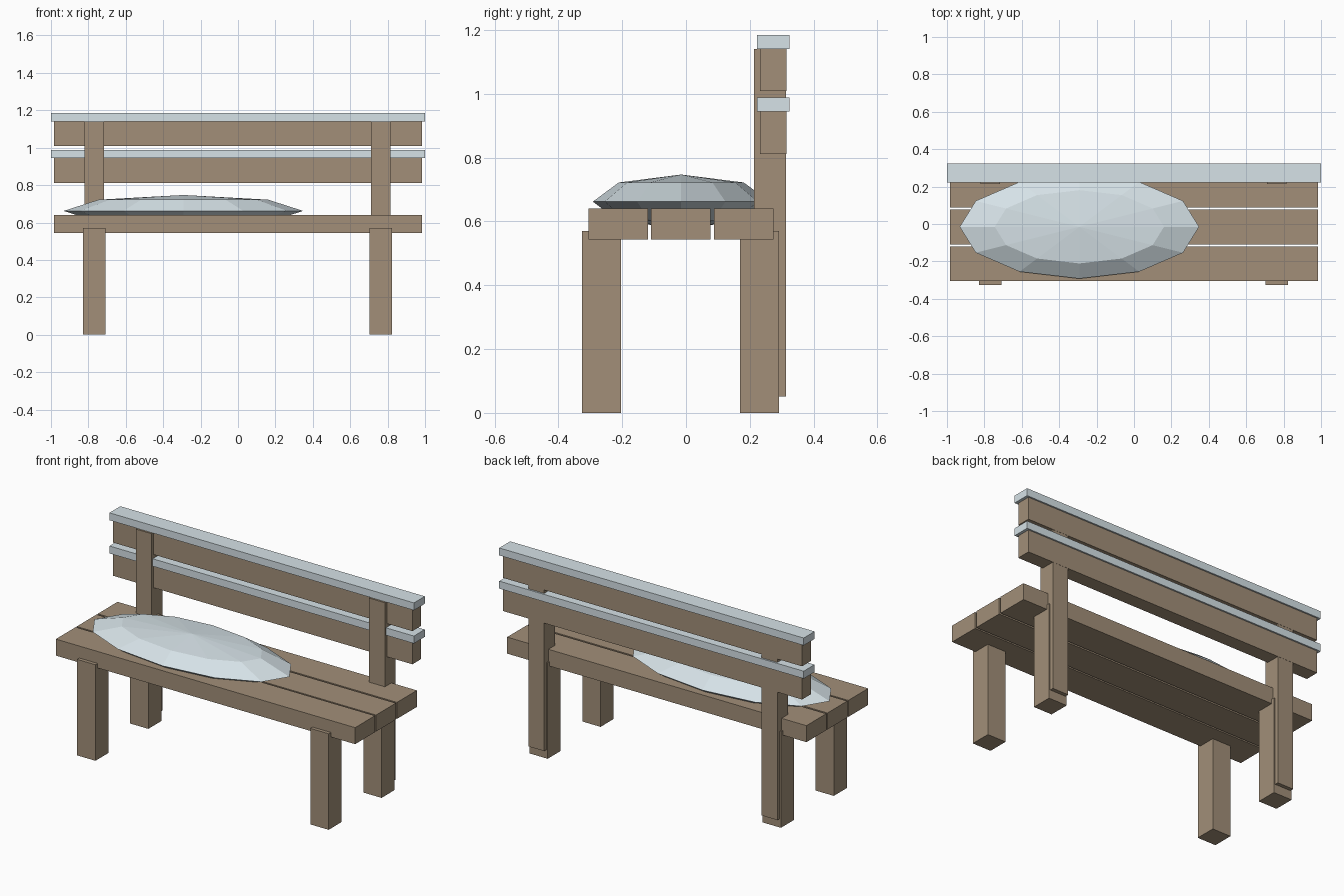
import bpy

cube = bpy.data.objects.get("Cube")
if cube:
    bpy.data.objects.remove(cube, do_unlink=True)


def material(name, color):
    mat = bpy.data.materials.new(name)
    mat.use_nodes = True
    mat.diffuse_color = (*color, 1)
    mat.node_tree.nodes["Principled BSDF"].inputs["Base Color"].default_value = (*color, 1)
    return mat


wood = material("weathered wood", (0.36, 0.275, 0.19))
snow = material("snow", (0.68, 0.77, 0.81))


def box(name, x, y, z, mat):
    """Box from (min, max) ranges on each axis."""
    ranges = (x, y, z)
    bpy.ops.mesh.primitive_cube_add(size=1, location=[sum(r) / 2 for r in ranges])
    obj = bpy.context.object
    obj.name = name
    obj.scale = [r[1] - r[0] for r in ranges]
    bpy.ops.object.transform_apply(location=False, rotation=False, scale=True)
    obj.data.materials.append(mat)
    return obj


# Seat planks
plank_x = (-0.983, 0.983)
for name, y in (("front", -0.305), ("middle", -0.109), ("rear", 0.088)):
    box(name + "_seat_plank", plank_x, (y, y + 0.186), (0.543, 0.641), wood)

# Legs and backrest posts
for side, x in (("right", -0.768), ("left", 0.764)):
    leg_x = (x - 0.06, x + 0.06)
    box(side + "_front_leg", leg_x, (-0.326, -0.204), (0, 0.57), wood)
    box(side + "_rear_leg", leg_x, (0.17, 0.292), (0, 0.57), wood)
    box(side + "_back_post", (x - 0.052, x + 0.052), (0.213, 0.314), (0.052, 1.14), wood)

# Backrest boards, each with a snow strip on top
for name, low, high in (("lower", 0.812, 0.944), ("upper", 1.009, 1.141)):
    box(name + "_back_board", plank_x, (0.232, 0.315), (low, high), wood)
    box(name + "_snow_strip", (-1, 1), (0.222, 0.324), (high, high + 0.044), snow)

# Faceted snow pile lying on the seat
bpy.ops.mesh.primitive_uv_sphere_add(segments=12, ring_count=4, radius=1,
                                     location=(-0.292, -0.015, 0.662))
pile = bpy.context.object
pile.name = "snow_pile"
pile.scale = (0.64, 0.277, 0.085)
bpy.ops.object.transform_apply(location=False, rotation=False, scale=True)
pile.data.materials.append(snow)
